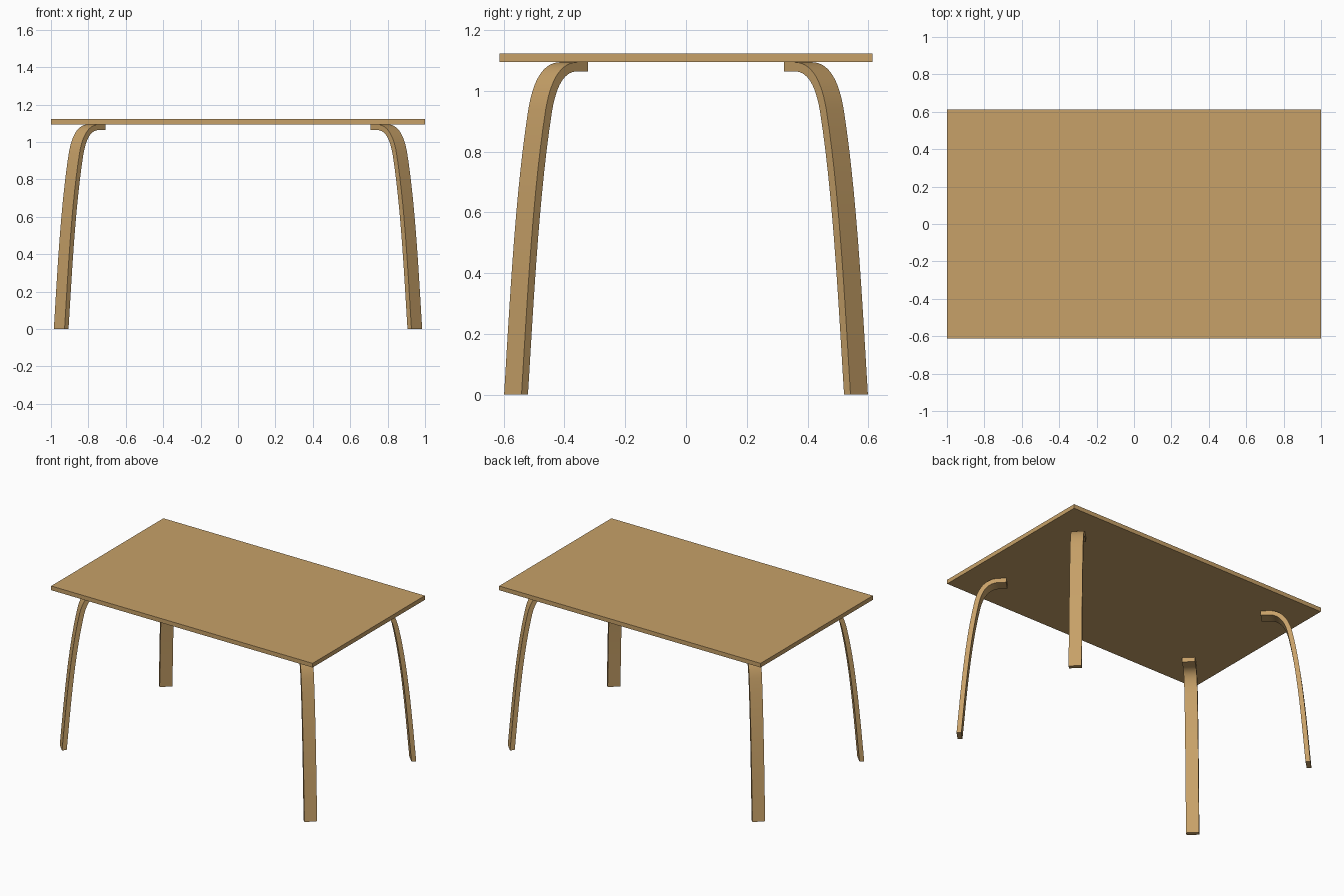
import bpy, bmesh, math
from mathutils import Vector
from mathutils.geometry import interpolate_bezier

if "Cube" in bpy.data.objects:
    bpy.data.objects.remove(bpy.data.objects["Cube"])

wood = bpy.data.materials.new("light wood")
wood.diffuse_color = (0.57, 0.355, 0.138, 1)
wood.use_nodes = True
wood.node_tree.nodes["Principled BSDF"].inputs["Base Color"].default_value = wood.diffuse_color

TOP_Z, TOP_T = 1.094, 0.029      # underside height and thickness of the top
LEG_W, LEG_T = 0.081, 0.03       # strip width and thickness
FOOT = Vector((0.956, 0.57, 0))  # middle of the outer edge of a foot


def add_object(name, bm):
    bmesh.ops.recalc_face_normals(bm, faces=bm.faces)
    mesh = bpy.data.meshes.new(name)
    bm.to_mesh(mesh)
    bm.free()
    mesh.materials.append(wood)
    obj = bpy.data.objects.new(name, mesh)
    bpy.context.collection.objects.link(obj)
    return obj


# Table top: thin flat board
bm = bmesh.new()
bmesh.ops.create_cube(bm, size=1)
for v in bm.verts:
    v.co = (v.co.x * 2, v.co.y * 1.226, TOP_Z + TOP_T * (v.co.z + 0.5))
add_object("table_top", bm)


# Outer curve of the bent leg: (distance inward, height)
def bezier(*pts, n):
    curve = interpolate_bezier(*[Vector((x, z, 0)) for x, z in pts], n)
    return [Vector((p[0], p[1])) for p in curve]


outer = bezier((0, 0), (0.026, 0.3), (0.051, 0.66), (0.113, 0.94), n=14)
outer += bezier((0.113, 0.94), (0.137, 1.04), (0.185, TOP_Z), (0.262, TOP_Z), n=14)[1:]
outer.append(Vector((0.31, TOP_Z)))

# Inner curve: outer curve offset by the strip thickness
inner = []
for i, p in enumerate(outer):
    t = (outer[min(i + 1, len(outer) - 1)] - outer[max(i - 1, 0)]).normalized()
    inner.append(p + Vector((t.y, -t.x)) * LEG_T)
inner[0].y = 0
inner[-1].x = outer[-1].x
inner[-2].x, inner[-2].y = outer[-2].x, TOP_Z - LEG_T


def make_leg(name, sx, sy):
    """Sweep the bent strip so that it points diagonally to the centre."""
    inward = Vector((-sx, -sy, 0)).normalized()
    side = Vector((inward.y, -inward.x, 0)) * LEG_W / 2
    foot = Vector((FOOT.x * sx, FOOT.y * sy, 0))
    bm = bmesh.new()
    rings = []
    for o, n in zip(outer, inner):
        a, b = (foot + inward * p.x + Vector((0, 0, p.y)) for p in (o, n))
        rings.append([bm.verts.new(c) for c in (a - side, a + side, b + side, b - side)])
    for r, s in zip(rings, rings[1:]):
        for k in range(4):
            bm.faces.new((r[k], r[(k + 1) % 4], s[(k + 1) % 4], s[k]))
    bm.faces.new(rings[0])
    bm.faces.new(rings[-1])
    leg = add_object(name, bm)
    bpy.ops.object.select_all(action='DESELECT')
    leg.select_set(True)
    bpy.context.view_layer.objects.active = leg
    bpy.ops.object.shade_smooth_by_angle(angle=math.radians(30))


# Four legs, one at each corner
for y_name, sy in (("front", -1), ("back", 1)):
    for x_name, sx in (("left", -1), ("right", 1)):
        make_leg(f"{y_name}_{x_name}_leg", sx, sy)
